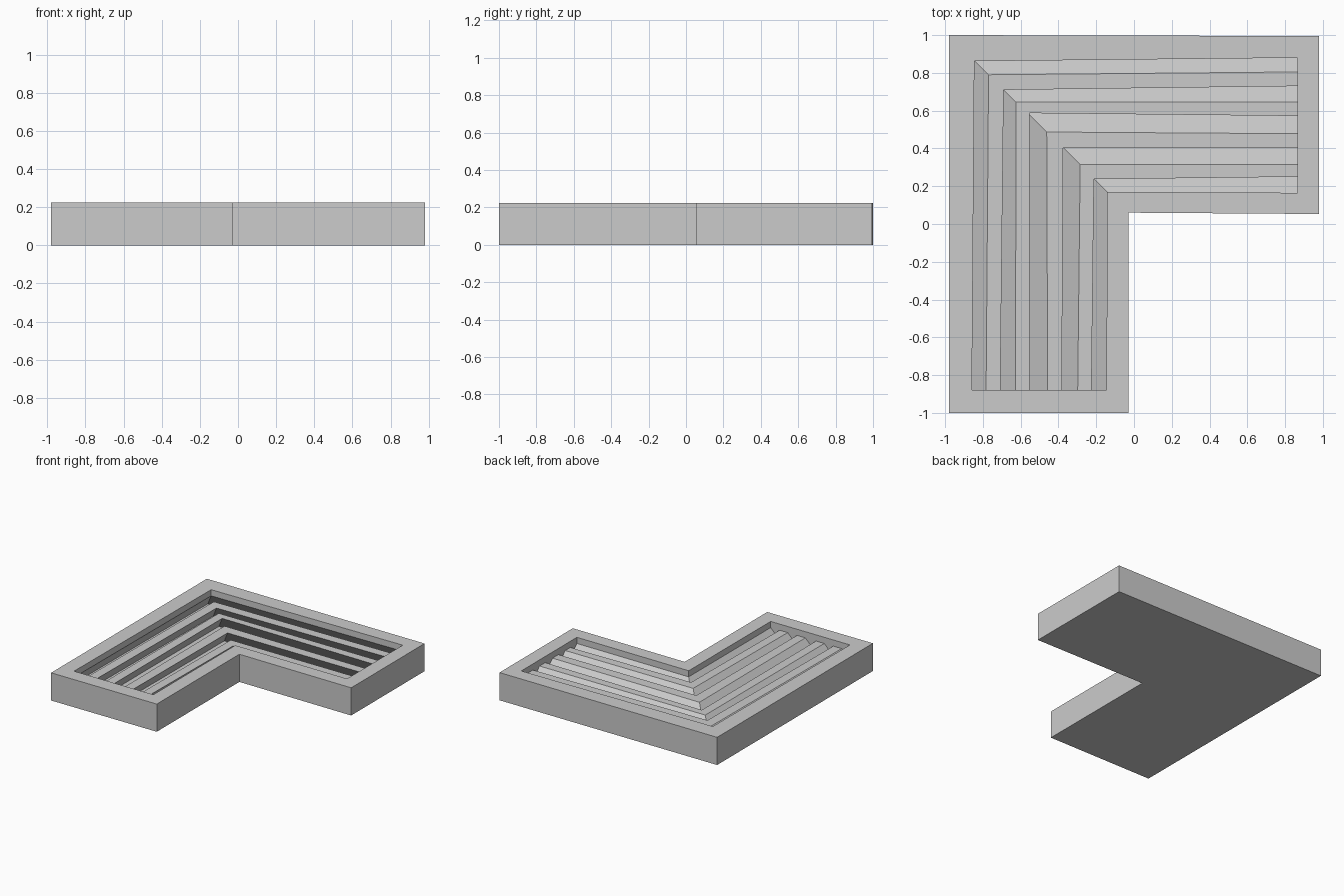
import bpy
import bmesh

cube = bpy.data.objects.get("Cube")
if cube:
    bpy.data.objects.remove(cube, do_unlink=True)

RIM_Z, SLAT_Z, SLOT_Z = 0.225, 0.175, 0.045
LEG_END, ARM_END = -0.88, 0.865

grey = bpy.data.materials.new("light grey")
grey.use_nodes = True
grey.diffuse_color = (0.6, 0.6, 0.6, 1)
grey.node_tree.nodes["Principled BSDF"].inputs["Base Color"].default_value = (0.6, 0.6, 0.6, 1)

# Slot edges from the outer rim inward: corner x, corner y, leg end x, arm end y
edges = [
    (-0.845, 0.862, -0.858, 0.88), (-0.77, 0.79, -0.783, 0.805),
    (-0.69, 0.71, -0.708, 0.73), (-0.625, 0.645, -0.627, 0.645),
    (-0.553, 0.587, -0.553, 0.572), (-0.462, 0.487, -0.457, 0.478),
    (-0.375, 0.402, -0.382, 0.402), (-0.285, 0.315, -0.298, 0.315),
    (-0.212, 0.237, -0.225, 0.25), (-0.143, 0.17, -0.145, 0.165),
]
outline = [(-0.98, -1), (-0.98, 1), (0.98, 0.995), (0.98, 0.053), (-0.03, 0.06), (-0.03, -1)]

bm = bmesh.new()


def mitred_row(edge, z, shift=0.0):
    """Leg end, corner and arm end of one profile point, shifted outward."""
    cx, cy, lx, ay = edge
    return [bm.verts.new((lx - shift, LEG_END, z)),
            bm.verts.new((cx - shift, cy + shift, z)),
            bm.verts.new((ARM_END, ay + shift, z))]


def bridge(a, b, closed=False):
    n = len(a)
    for i in range(n if closed else n - 1):
        j = (i + 1) % n
        bm.faces.new((a[i], a[j], b[j], b[i]))


# Slanted slots between flat slats, swept around the corner
rows = [mitred_row(edges[0], RIM_Z)]
for outer, inner in zip(edges[::2], edges[1::2]):
    rows += [mitred_row(outer, SLAT_Z), mitred_row(outer, SLOT_Z, 0.10),
             mitred_row(inner, SLOT_Z, 0.13), mitred_row(inner, SLAT_Z)]
rows.append(mitred_row(edges[-1], RIM_Z))
for a, b in zip(rows, rows[1:]):
    bridge(a, b)

# Walls closing both ends of the slots
for end in (0, 2):
    bm.faces.new([row[end] for row in rows])

# Rim top, outer walls and underside
opening = rows[0] + rows[-1][::-1]
top = [bm.verts.new((x, y, RIM_Z)) for x, y in outline]
base = [bm.verts.new((x, y, 0)) for x, y in outline]
bridge(opening, top, closed=True)
bridge(top, base, closed=True)
bm.faces.new(base)

bmesh.ops.recalc_face_normals(bm, faces=bm.faces)
mesh = bpy.data.meshes.new("corner_slatted_tray")
bm.to_mesh(mesh)
bm.free()
mesh.materials.append(grey)
bpy.context.collection.objects.link(bpy.data.objects.new("corner_slatted_tray", mesh))
